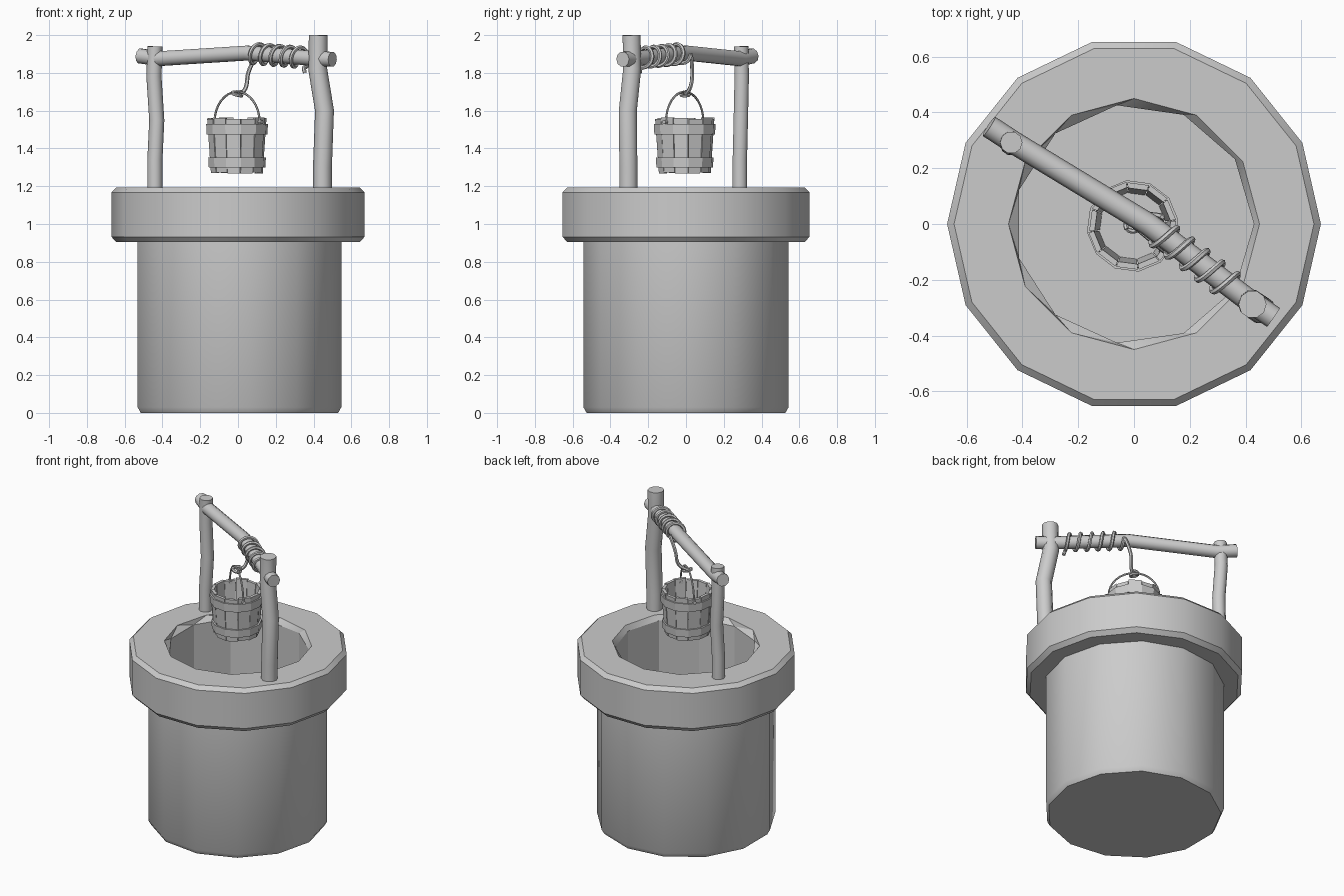
import bpy, bmesh, math, random
from mathutils import Vector

if "Cube" in bpy.data.objects:
    bpy.data.objects.remove(bpy.data.objects["Cube"])

random.seed(4)


def finish(name, bm, smooth=30):
    bmesh.ops.recalc_face_normals(bm, faces=bm.faces)
    me = bpy.data.meshes.new(name)
    bm.to_mesh(me)
    bm.free()
    ob = bpy.data.objects.new(name, me)
    bpy.context.collection.objects.link(ob)
    select(ob)
    if smooth:
        bpy.ops.object.shade_smooth_by_angle(angle=math.radians(smooth))
    return ob


def select(ob):
    bpy.ops.object.select_all(action='DESELECT')
    ob.select_set(True)
    bpy.context.view_layer.objects.active = ob


def loft(name, loops, closed=False, rot=0.0, center=(0, 0), smooth=30):
    """Bridge a stack of polygon loops (sides, radius, z); cap the ends or close into a ring."""
    bm = bmesh.new()
    rings = []
    for n, r, z in loops:
        vs = [bm.verts.new((center[0] + r * math.cos(rot + math.tau * i / n),
                            center[1] + r * math.sin(rot + math.tau * i / n), z)) for i in range(n)]
        rings.append((vs, [bm.edges.new((vs[i], vs[(i + 1) % n])) for i in range(n)]))
    pairs = list(zip(rings, rings[1:])) + ([(rings[-1], rings[0])] if closed else [])
    for a, b in pairs:
        if len(a[0]) == len(b[0]):
            n = len(a[0])
            for i in range(n):
                j = (i + 1) % n
                bm.faces.new((a[0][i], a[0][j], b[0][j], b[0][i]))
        else:
            bmesh.ops.bridge_loops(bm, edges=a[1] + b[1])
    if not closed:
        bm.faces.new(rings[0][0])
        bm.faces.new(rings[-1][0])
    return finish(name, bm, smooth)


def tube(name, pts, radius, res=3, spline='POLY'):
    """Round bar along a path; the curve is turned into a mesh."""
    cu = bpy.data.curves.new(name, 'CURVE')
    cu.dimensions = '3D'
    cu.bevel_depth = radius
    cu.bevel_resolution = res
    cu.use_fill_caps = True
    cu.resolution_u = 4
    sp = cu.splines.new(spline)
    sp.points.add(len(pts) - 1)
    for p, co in zip(sp.points, pts):
        p.co = (*co, 1)
    if spline == 'NURBS':
        sp.order_u = 3
        sp.use_endpoint_u = True
    ob = bpy.data.objects.new(name, cu)
    bpy.context.collection.objects.link(ob)
    select(ob)
    bpy.ops.object.convert(target='MESH')
    ob = bpy.context.object
    bpy.ops.object.shade_smooth_by_angle(angle=math.radians(40))
    return ob


# Well shaft and its wide rim
loft("well_shaft", [(13, .53, 0), (13, .547, .03), (13, .547, .905), (11, .43, .905), (11, .43, .1)])
loft("well_rim", [(14, .52, .904), (14, .645, .904), (14, .67, .932), (14, .67, 1.168), (14, .645, 1.193),
                  (12, .45, 1.193), (11, .43, 1.16), (11, .43, .904)], closed=True)

# Crooked posts and cross beam
tube("back_post", [(-.44, .285, 1.1), (-.44, .285, 1.34), (-.43, .29, 1.55), (-.445, .295, 1.78),
                   (-.44, .292, 1.94)], .04)
tube("front_post", [(.447, -.305, 1.1), (.447, -.305, 1.3), (.458, -.308, 1.6), (.422, -.285, 1.82),
                    (.425, -.288, 2.0)], .05)
beam = [Vector(p) for p in [(-.52, .35, 1.89), (-.42, .285, 1.875), (.05, .0, 1.905),
                            (.42, -.28, 1.875), (.5, -.335, 1.872)]]
tube("cross_beam", beam, .041)

# Rope: hanging length, then turns around the beam
a, b = beam[2], beam[3]
axis = (b - a).normalized()
side = axis.cross(Vector((0, 0, 1))).normalized()
up = side.cross(axis)
rope = [(0, -.005, 1.69), (.03, .01, 1.695), (.048, .03, 1.74), (.05, .034, 1.80)]
turns, steps = 5.3, 74
for i in range(steps + 1):
    t = i / steps
    ang = math.tau * turns * t + math.pi
    c = a.lerp(b, .05 + .78 * t)
    rope.append(c + side * (.053 * math.cos(ang)) + up * (.053 * math.sin(ang)))
rope.append(rope[-1] + Vector((.01, 0, -.03)))
tube("rope", rope, .011, 1, 'NURBS')

# Knot where the rope grips the handle
knot = []
for i in range(17):
    t = math.tau * 1.6 * i / 16
    knot.append((-.005 + .026 * math.cos(t), -.005 + .022 * math.sin(t), 1.69 + .012 * math.sin(t * .6 + 1)))
tube("rope_knot", knot, .009, 1, 'NURBS')

# Bucket: tapered staves, hoops and floor
BC = (-.005, -.007)
ROT = math.radians(-97.5)
N = 12
bm = bmesh.new()
for i in range(N):
    mid = ROT + math.tau * i / N
    half = math.pi / N * .96
    z0, z1 = 1.265 + random.uniform(0, .008), 1.56 + random.uniform(-.006, .006)
    out = random.uniform(-.002, .002)
    v = [bm.verts.new((BC[0] + (r + out) * math.cos(mid + s * half),
                       BC[1] + (r + out) * math.sin(mid + s * half), z))
         for r, z in ((.138, z0), (.158, z1), (.138, z1), (.118, z0)) for s in (-1, 1)]
    for k in range(4):
        m = (k + 1) % 4
        bm.faces.new((v[2 * k], v[2 * k + 1], v[2 * m + 1], v[2 * m]))
    bm.faces.new(v[0::2])
    bm.faces.new(v[1::2])
finish("bucket_staves", bm, 0)
edge = ROT + math.pi / N
for name, z0, z1, r0, r1 in (("lower_hoop", 1.30, 1.352, .151, .154), ("upper_hoop", 1.475, 1.53, .162, .165)):
    loft(name, [(N, r0, z0), (N, r1, z1), (N, r1 - .014, z1), (N, r0 - .014, z0)],
         closed=True, rot=edge, center=BC, smooth=0)
loft("bucket_floor", [(N, .125, 1.275), (N, .127, 1.295)], rot=edge, center=BC, smooth=0)

# Bucket handle with an ear at each end
d = Vector((.77, -.64, 0))
c = Vector((*BC, 1.54))
arc = [c + d * (.155 * math.cos(math.pi * i / 16)) + Vector((0, 0, .16 * math.sin(math.pi * i / 16)))
       for i in range(17)]
tube("bucket_handle", arc, .006, 1)
for name, s in (("front_ear", 1), ("back_ear", -1)):
    tube(name, [c + d * (s * .13), c + d * (s * .172)], .012, 1)
